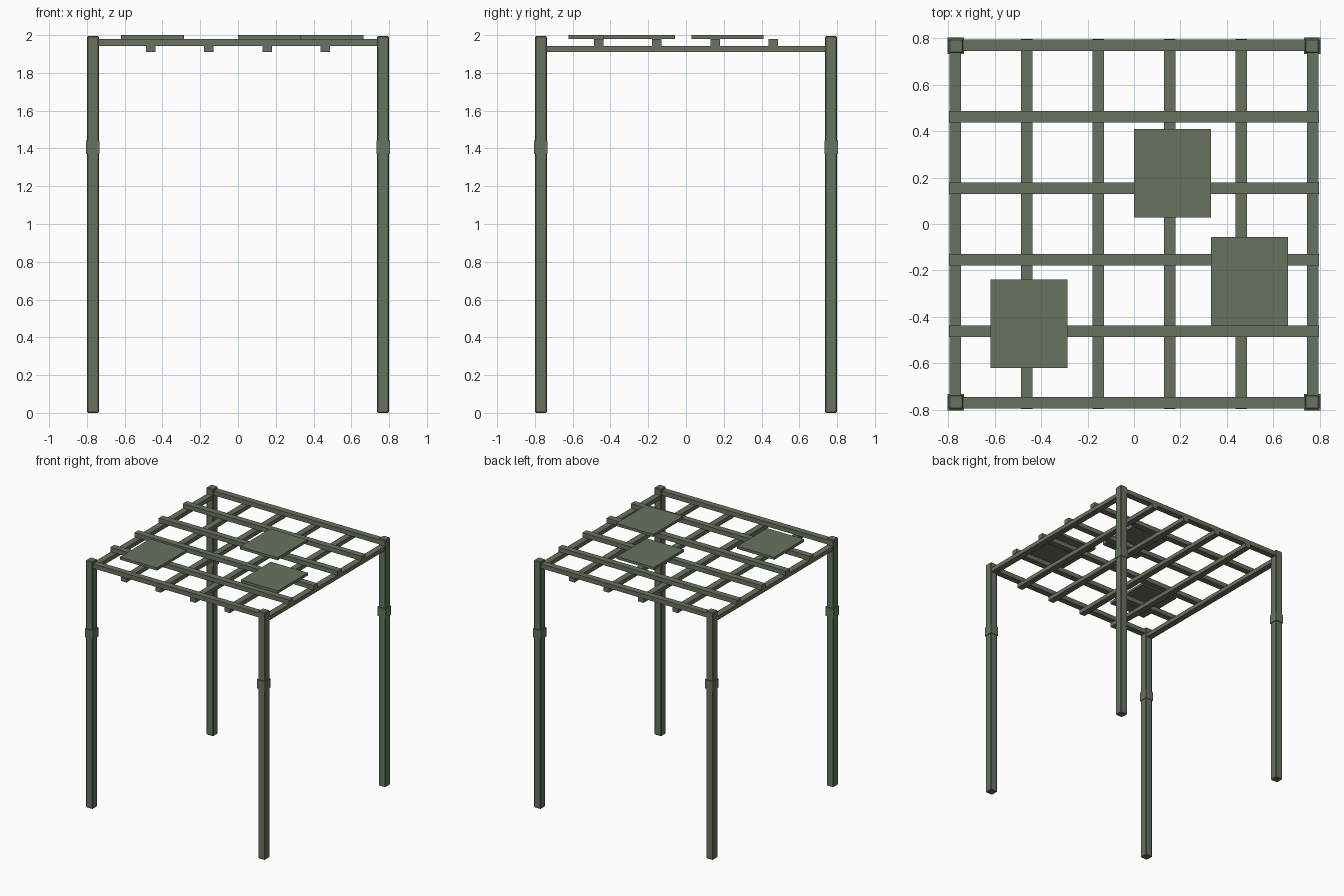
import bpy

if "Cube" in bpy.data.objects:
    bpy.data.objects.remove(bpy.data.objects["Cube"])

green = bpy.data.materials.new("sage green paint")
green.diffuse_color = (0.138, 0.170, 0.117, 1)
green.use_nodes = True
green.node_tree.nodes["Principled BSDF"].inputs["Base Color"].default_value = green.diffuse_color


def box(name, x, y, z, chamfer=0.0):
    """Box from (min, max) ranges, with optional chamfered edges."""
    bpy.ops.mesh.primitive_cube_add(size=1, location=[sum(r) / 2 for r in (x, y, z)])
    ob = bpy.context.object
    ob.name = name
    ob.scale = [r[1] - r[0] for r in (x, y, z)]
    bpy.ops.object.transform_apply(location=False, rotation=False, scale=True)
    ob.data.materials.append(green)
    if chamfer:
        mod = ob.modifiers.new("chamfer", 'BEVEL')
        mod.width = chamfer
        mod.segments = 1
    return ob


def around(c, half):
    return (c - half, c + half)


# Four corner posts, each with a collar
POST = 0.768
for sx in (-1, 1):
    for sy in (-1, 1):
        px, py = sx * POST, sy * POST
        box("corner_post", around(px, 0.031), around(py, 0.031), (0, 1.995), 0.005)
        box("post_collar", around(px, 0.036), around(py, 0.036), (1.371, 1.443))

# Roof lattice: lower bars run front to back, upper bars run across
for i in range(6):
    c = -0.77 + i * 0.308
    box("lower_roof_bar", around(c, 0.025), (-0.798, 0.798), (1.910, 1.943))
    box("upper_roof_bar", (-0.798, 0.798), around(c, 0.025), (1.943, 1.979))

# Flat shade panels resting on the lattice
for cx, cy in ((-0.453, -0.431), (0.166, 0.219), (0.498, -0.248)):
    box("shade_panel", around(cx, 0.166), around(cy, 0.191), (1.979, 2.0))
